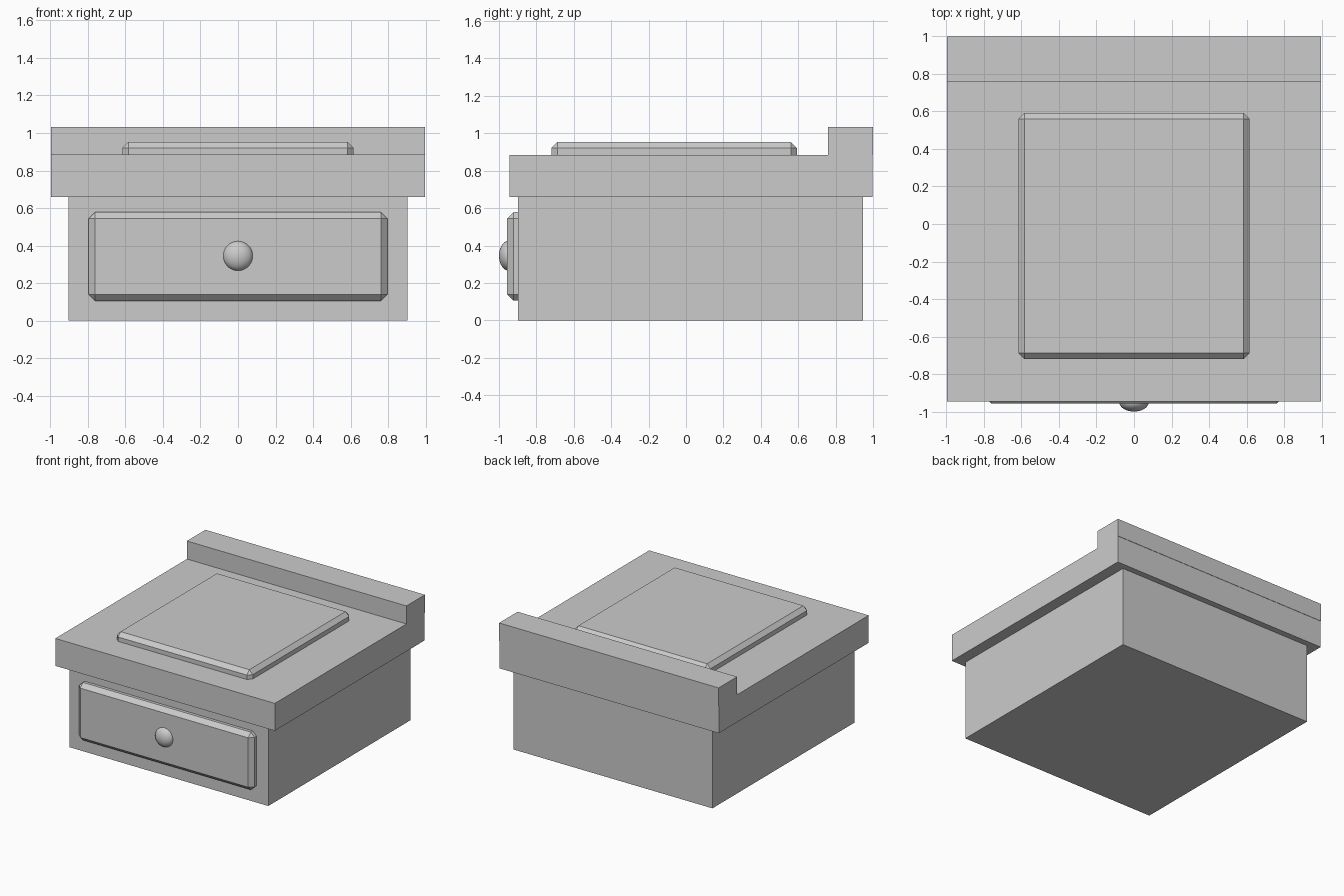
import bpy
import math

if "Cube" in bpy.data.objects:
    bpy.data.objects.remove(bpy.data.objects["Cube"])


def box(name, x, y, z, chamfer=0.0):
    """Box from (min, max) ranges, with optional flat chamfered edges."""
    lo, hi = zip(x, y, z)
    centre = [(a + b) / 2 for a, b in zip(lo, hi)]
    bpy.ops.mesh.primitive_cube_add(size=1, location=centre)
    ob = bpy.context.object
    ob.name = name
    ob.scale = [b - a for a, b in zip(lo, hi)]
    bpy.ops.object.transform_apply(location=False, rotation=False, scale=True)
    if chamfer:
        mod = ob.modifiers.new("chamfer", 'BEVEL')
        mod.width = chamfer
        mod.segments = 1
    return ob


# Cabinet body and overhanging top
box("cabinet_body", (-0.903, 0.903), (-0.897, 0.947), (0, 0.66))
box("top_slab", (-0.996, 0.996), (-0.945, 0.997), (0.66, 0.885))

# Raised ledge along the back of the top
box("back_ledge", (-0.996, 0.996), (0.76, 1.0), (0.885, 1.033))

# Chamfered panels, partly sunk into the top and the front
box("top_panel", (-0.616, 0.616), (-0.72, 0.593), (0.84, 0.953), 0.032)
box("drawer_front", (-0.796, 0.796), (-0.956, -0.84), (0.105, 0.578), 0.034)

# Flattened round knob
bpy.ops.mesh.primitive_uv_sphere_add(segments=32, ring_count=16, radius=1,
                                     location=(0, -0.947, 0.345),
                                     rotation=(math.pi / 2, 0, 0))
knob = bpy.context.object
knob.name = "drawer_knob"
knob.scale = (0.08, 0.08, 0.053)
bpy.ops.object.shade_smooth()
